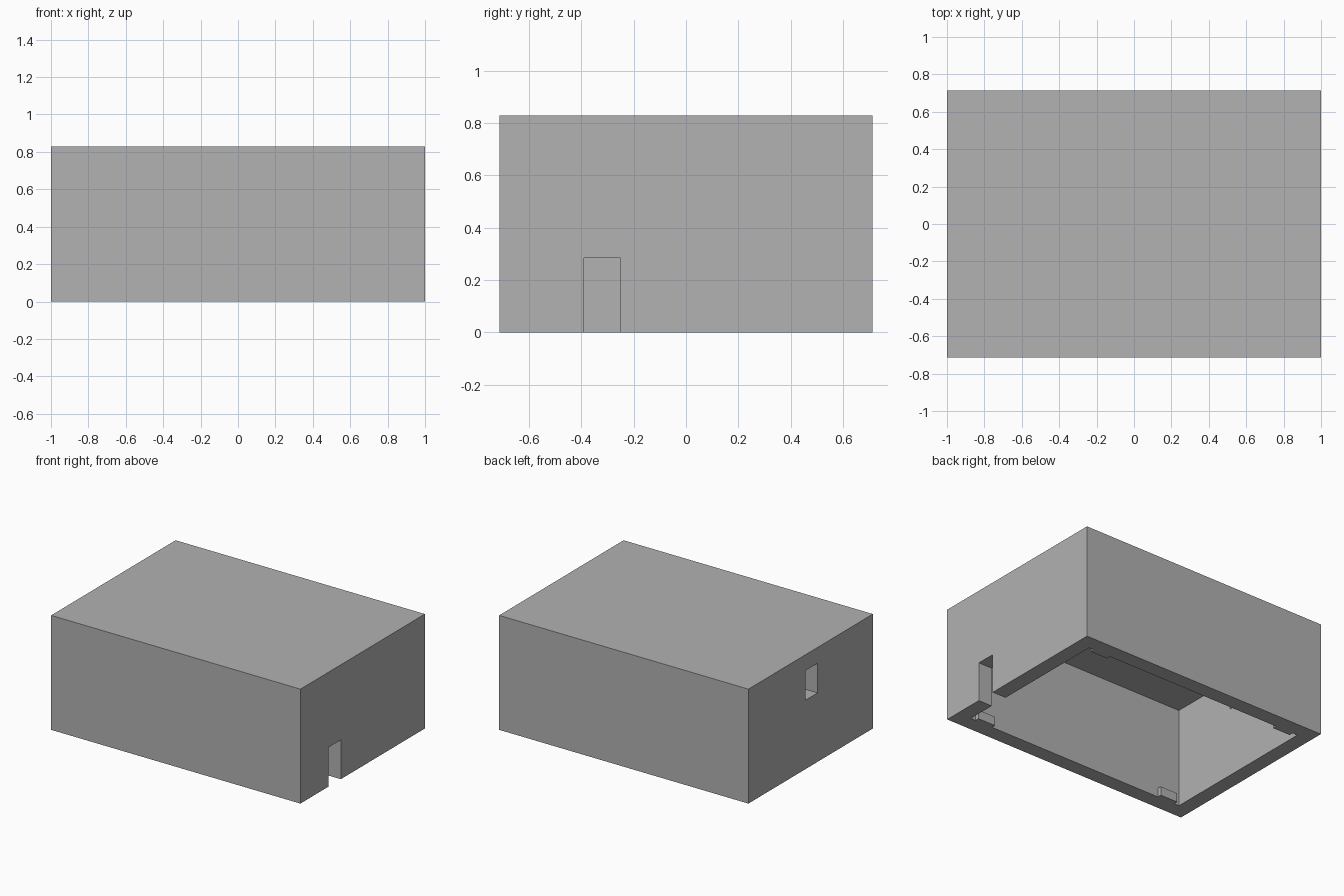
import bpy
import bmesh
from mathutils import Vector

cube = bpy.data.objects.get("Cube")
if cube:
    bpy.data.objects.remove(cube, do_unlink=True)

# Overall sizes
HX, HY, H = 1.0, 0.713, 0.83
WALL = 0.11
IX, IY = HX - WALL, HY - WALL

grey = bpy.data.materials.new("plain_grey")
grey.use_nodes = True
colour = (0.445, 0.445, 0.445, 1)
grey.diffuse_color = colour
grey.node_tree.nodes["Principled BSDF"].inputs["Base Color"].default_value = colour


def box(name, low, high):
    """Axis-aligned box between two corners."""
    low, high = Vector(low), Vector(high)
    bm = bmesh.new()
    bmesh.ops.create_cube(bm, size=1)
    bmesh.ops.scale(bm, vec=high - low, verts=bm.verts)
    bmesh.ops.translate(bm, vec=(low + high) / 2, verts=bm.verts)
    mesh = bpy.data.meshes.new(name)
    bm.to_mesh(mesh)
    bm.free()
    mesh.materials.append(grey)
    obj = bpy.data.objects.new(name, mesh)
    bpy.context.collection.objects.link(obj)
    return obj


def cut(target, cutter):
    """Subtract the cutter from the target, then discard the cutter."""
    cutter.hide_render = True
    mod = target.modifiers.new("cut", 'BOOLEAN')
    mod.operation = 'DIFFERENCE'
    mod.solver = 'EXACT'
    mod.object = cutter
    bpy.context.view_layer.objects.active = target
    bpy.ops.object.modifier_apply(modifier=mod.name)
    bpy.data.objects.remove(cutter, do_unlink=True)


# Hollow shell, open underneath
shell = box("house_shell", (-HX, -HY, 0), (HX, HY, H))
cut(shell, box("cavity_cutter", (-IX, -IY, -0.2), (IX, IY, H - WALL)))

# Doorway in the left wall and window in the opposite wall
cut(shell, box("door_cutter", (IX - 0.1, -0.39, -0.1), (HX + 0.1, -0.25, 0.285)))
cut(shell, box("window_cutter", (-HX - 0.1, -0.08, 0.5), (-IX + 0.1, 0.06, 0.715)))

# Small locating tabs inside the front and back walls, near the corners
for y_name, sy in (("front", -1), ("back", 1)):
    for x_name, sx in (("left", 1), ("right", -1)):
        xs = sorted((sx * 0.71, sx * 0.85))
        ys = sorted((sy * (IY - 0.03), sy * (IY + 0.01)))
        box(f"{y_name}_{x_name}_tab", (xs[0], ys[0], 0), (xs[1], ys[1], 0.065))
